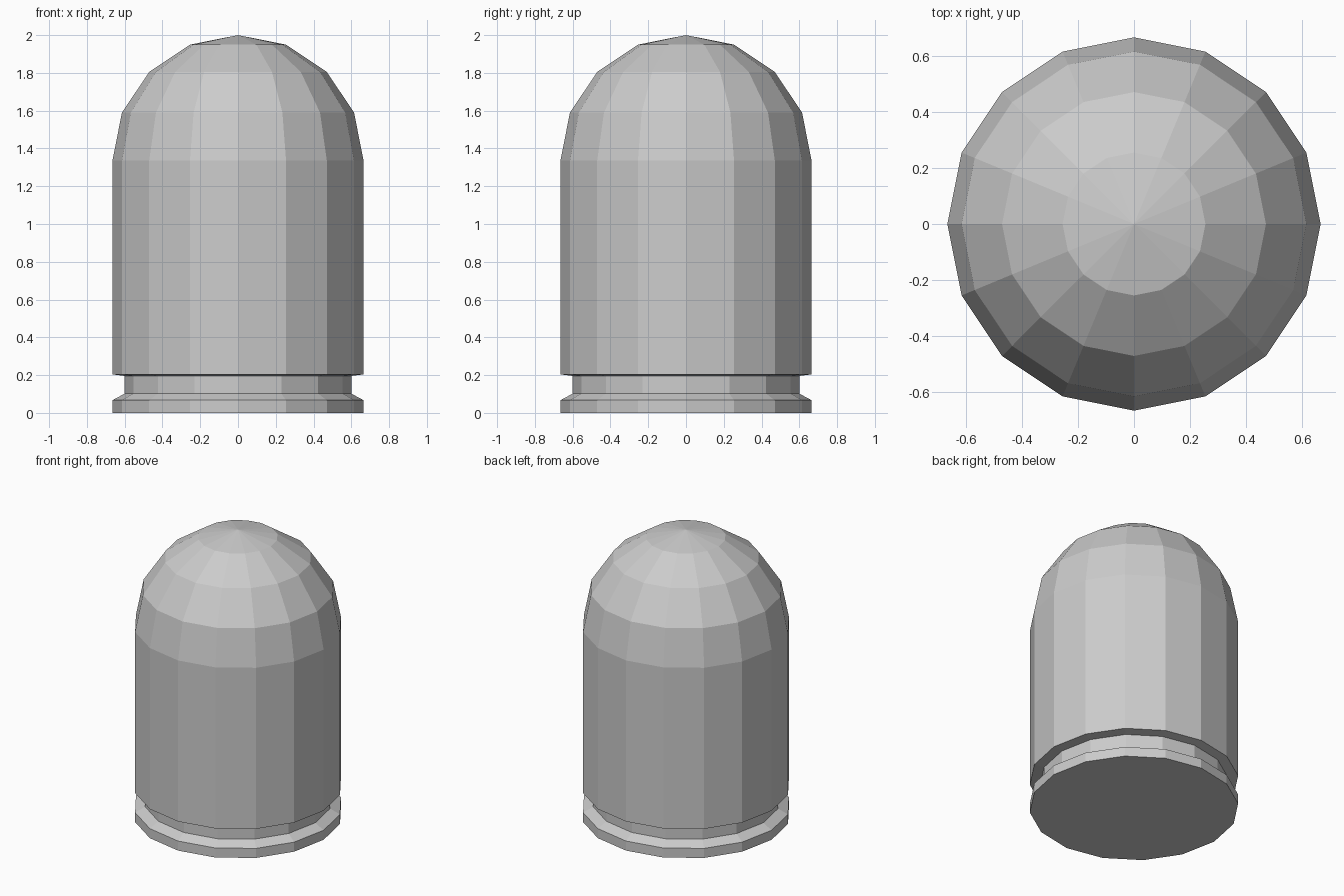
import bpy
import bmesh
from math import sin, cos, pi
from mathutils import Matrix

cube = bpy.data.objects.get("Cube")
if cube:
    bpy.data.objects.remove(cube, do_unlink=True)

SIDES = 16
RADIUS = 0.665
GROOVE = 0.6
SHOULDER = 1.335

# Single grey metal
metal = bpy.data.materials.new("grey_metal")
metal.use_nodes = True
colour = (0.6, 0.6, 0.6, 1)
metal.diffuse_color = colour
metal.node_tree.nodes["Principled BSDF"].inputs["Base Color"].default_value = colour

# Profile: rim, bevel, groove and body wall
profile = [(RADIUS, 0), (RADIUS, 0.067), (GROOVE, 0.102),
           (GROOVE, 0.196), (RADIUS, 0.204)]

# Profile: rounded nose in quarter-circle steps, ending below the apex
for step in range(4):
    a = step * pi / 8
    profile.append((RADIUS * cos(a), SHOULDER + RADIUS * sin(a)))


def lathe(name, points, apex_z):
    """Spin a profile about z, with a flat base and a pointed fan on top."""
    bm = bmesh.new()
    rings = []
    for r, z in points:
        ring = bmesh.ops.create_circle(
            bm, segments=SIDES, radius=r,
            matrix=Matrix.Translation((0, 0, z)))["verts"]
        rings.append(ring)
    for low, high in zip(rings, rings[1:]):
        for i in range(SIDES):
            j = (i + 1) % SIDES
            bm.faces.new((low[i], low[j], high[j], high[i]))
    bm.faces.new(rings[0])
    apex = bm.verts.new((0, 0, apex_z))
    for i in range(SIDES):
        bm.faces.new((rings[-1][i], rings[-1][(i + 1) % SIDES], apex))
    bmesh.ops.recalc_face_normals(bm, faces=bm.faces)
    mesh = bpy.data.meshes.new(name)
    bm.to_mesh(mesh)
    bm.free()
    mesh.materials.append(metal)
    obj = bpy.data.objects.new(name, mesh)
    bpy.context.collection.objects.link(obj)
    return obj


lathe("round_nosed_casing", profile, SHOULDER + RADIUS)
